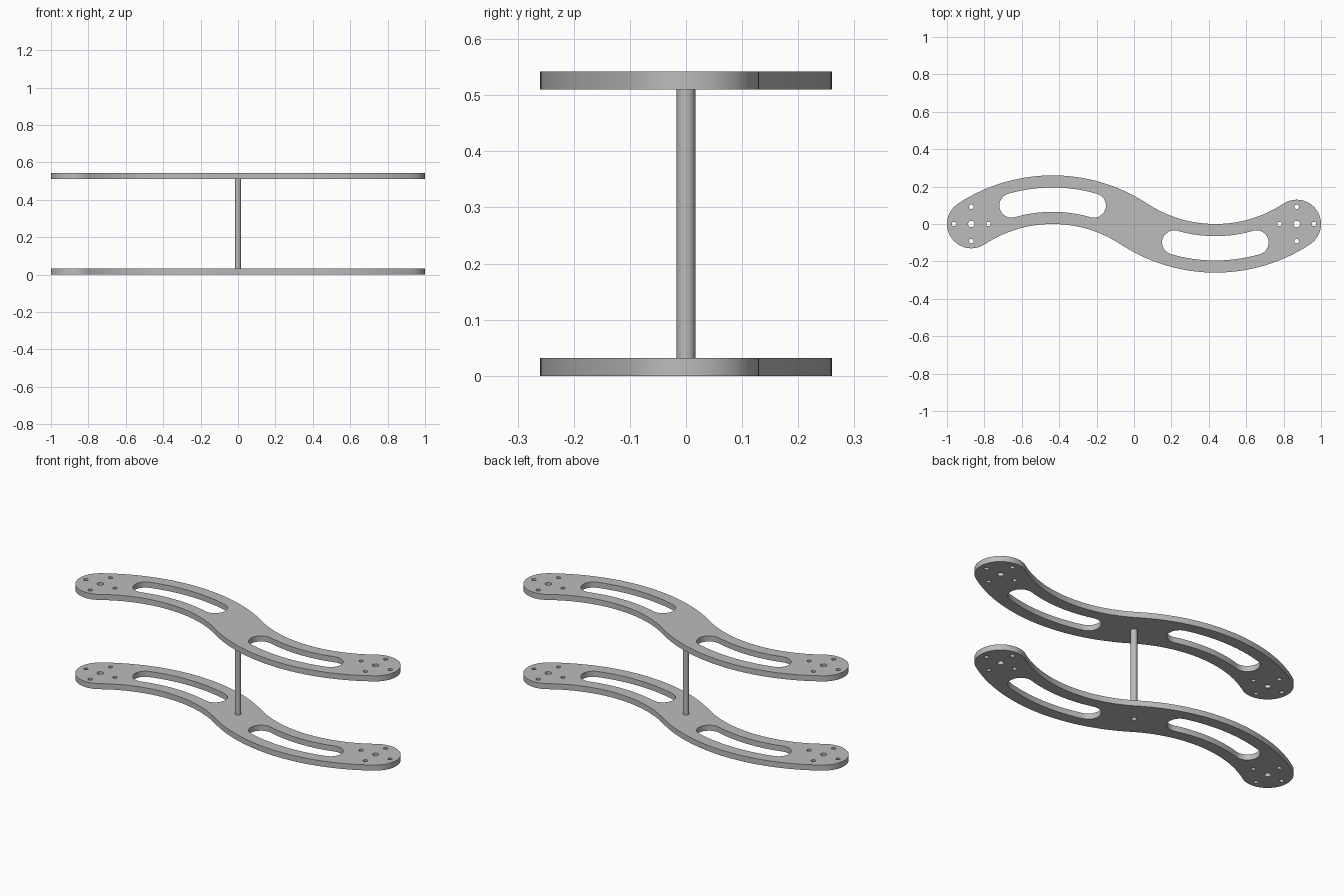
import bpy
import bmesh
import math

cube = bpy.data.objects.get("Cube")
if cube:
    bpy.data.objects.remove(cube, do_unlink=True)

# Main dimensions
BEND_X, END_X = 0.435, 0.87
SAG, HALF_WIDTH = 0.13, 0.13
BEND_R = (BEND_X ** 2 + SAG ** 2) / (2 * SAG)
BEND_Y = SAG - BEND_R
SWEEP = math.asin(BEND_X / BEND_R)
THICK, HEIGHT = 0.032, 0.542
ROD_R = 0.0165

metal = bpy.data.materials.new("light grey metal")
metal.use_nodes = True
COLOR = (0.51, 0.495, 0.497, 1)
metal.diffuse_color = COLOR
metal.node_tree.nodes["Principled BSDF"].inputs["Base Color"].default_value = COLOR


def arc(cx, cy, r, a0, a1, n):
    """Points on an arc, angles measured from +x."""
    steps = [a0 + (a1 - a0) * i / n for i in range(n + 1)]
    return [(cx + r * math.cos(a), cy + r * math.sin(a)) for a in steps]


def turned(points):
    """Half turn about the middle."""
    return [(-x, -y) for x, y in points]


def circle(x, y, r):
    return arc(x, y, r, 0, 2 * math.pi, 24)[:-1]


def bend(radius, a0, a1, n=32):
    return arc(-BEND_X, BEND_Y, radius, a0, a1, n)


def s_outline():
    """Two opposite bends with round ends."""
    up = math.pi / 2
    inner = bend(BEND_R - HALF_WIDTH, up - SWEEP, up + SWEEP)
    cap = arc(-END_X, 0, HALF_WIDTH, up + SWEEP + math.pi, up + SWEEP, 28)
    outer = bend(BEND_R + HALF_WIDTH, up + SWEEP, up - SWEEP)
    half = inner[1:] + cap[1:] + outer[1:]
    return half + turned(half)


def slot_outline(half_width=0.065, reach=0.22):
    """Curved slot with round ends, following the bend."""
    up, a = math.pi / 2, math.asin(reach / BEND_R)
    left = bend(BEND_R, up + a, up + a, 1)[0]
    right = bend(BEND_R, up - a, up - a, 1)[0]
    return (bend(BEND_R + half_width, up - a, up + a, 20)
            + arc(*left, half_width, up + a, up + a + math.pi, 16)[1:]
            + bend(BEND_R - half_width, up + a, up - a, 20)[1:]
            + arc(*right, half_width, up - a - math.pi, up - a, 16)[1:-1])


def finish(obj):
    obj.data.materials.clear()
    obj.data.materials.append(metal)
    bpy.ops.object.select_all(action='DESELECT')
    obj.select_set(True)
    bpy.context.view_layer.objects.active = obj
    bpy.ops.object.shade_smooth_by_angle(angle=math.radians(30))


def plate(name, z, loops):
    """Filled flat profile with holes, given a thickness."""
    curve = bpy.data.curves.new(name + "_profile", 'CURVE')
    curve.dimensions = '2D'
    curve.fill_mode = 'BOTH'
    curve.extrude = THICK / 2
    for points in loops:
        spline = curve.splines.new('POLY')
        spline.points.add(len(points) - 1)
        for p, (x, y) in zip(spline.points, points):
            p.co = (x, y, 0, 1)
        spline.use_cyclic_u = True
    helper = bpy.data.objects.new(name + "_profile", curve)
    bpy.context.collection.objects.link(helper)
    bpy.context.view_layer.update()
    mesh = bpy.data.meshes.new_from_object(
        helper.evaluated_get(bpy.context.evaluated_depsgraph_get()))
    bpy.data.objects.remove(helper, do_unlink=True)
    bm = bmesh.new()
    bm.from_mesh(mesh)
    bmesh.ops.remove_doubles(bm, verts=bm.verts, dist=0.0001)
    bmesh.ops.recalc_face_normals(bm, faces=bm.faces)
    bm.to_mesh(mesh)
    bm.free()
    obj = bpy.data.objects.new(name, mesh)
    bpy.context.collection.objects.link(obj)
    obj.location.z = z
    finish(obj)


# Slot and bolt holes of one arm, then repeated on the other
bolt = 0.092
arm_holes = [slot_outline(), circle(-END_X, 0, 0.017)]
for dx, dy in ((bolt, 0), (-bolt, 0), (0, bolt), (0, -bolt)):
    arm_holes.append(circle(-END_X + dx, dy, 0.012))
loops = [s_outline()] + arm_holes + [turned(h) for h in arm_holes]

plate("upper_plate", HEIGHT - THICK / 2, loops)
plate("lower_plate", THICK / 2, loops + [circle(0, 0, 0.0135)])

# Rod between the plates
bpy.ops.mesh.primitive_cylinder_add(
    vertices=32, radius=ROD_R, depth=HEIGHT - 2 * THICK, location=(0, 0, HEIGHT / 2))
rod = bpy.context.object
rod.name = "centre_rod"
finish(rod)
